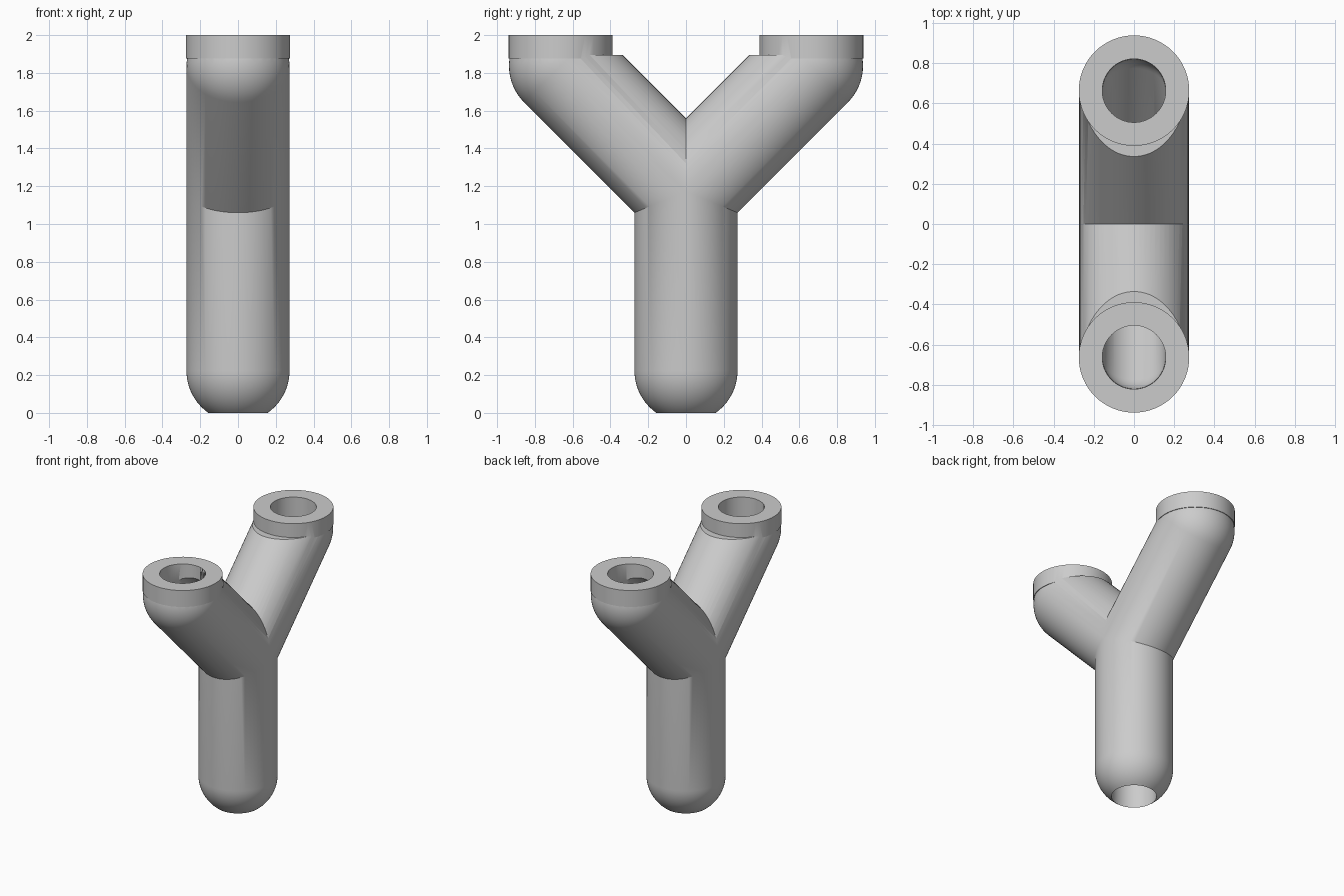
import bpy, bmesh, math
from mathutils import Matrix, Vector

if "Cube" in bpy.data.objects:
    bpy.data.objects.remove(bpy.data.objects["Cube"])

R, BORE = 0.273, 0.157            # outer and inner pipe radius
FORK = 1.173                      # height where the three axes meet
REACH = 0.664                     # sideways offset of each upper socket
ELBOW = FORK + REACH
LEDGE = 1.895                     # level where the arms are cut flat
SEG = 64

grey = bpy.data.materials.new("plain_grey")
grey.use_nodes = True
color = (0.6, 0.6, 0.6, 1)
grey.diffuse_color = color
grey.node_tree.nodes["Principled BSDF"].inputs["Base Color"].default_value = color


def lathe(name, profile, matrix=Matrix(), cut=None):
    """Solid of revolution about local z, optionally cut flat at a height."""
    bm = bmesh.new()
    verts = [bm.verts.new((r, 0, z)) for r, z in profile]
    edges = [bm.edges.new(pair) for pair in zip(verts, verts[1:])]
    bmesh.ops.spin(bm, geom=verts + edges, axis=(0, 0, 1), cent=(0, 0, 0),
                   angle=math.tau, steps=SEG, use_duplicate=False)
    bmesh.ops.remove_doubles(bm, verts=bm.verts, dist=1e-5)
    bmesh.ops.transform(bm, matrix=matrix, verts=bm.verts)
    if cut:
        bmesh.ops.bisect_plane(bm, geom=bm.verts[:] + bm.edges[:] + bm.faces[:],
                               plane_co=(0, 0, cut), plane_no=(0, 0, 1), clear_outer=True)
        bmesh.ops.holes_fill(bm, edges=[e for e in bm.edges if e.is_boundary])
    bmesh.ops.recalc_face_normals(bm, faces=bm.faces)
    mesh = bpy.data.meshes.new(name)
    bm.to_mesh(mesh)
    bm.free()
    mesh.materials.append(grey)
    obj = bpy.data.objects.new(name, mesh)
    bpy.context.collection.objects.link(obj)
    return obj


def rod(r, z0, z1):
    return [(0, z0), (r, z0), (r, z1), (0, z1)]


def capsule(r, length):
    """Rod from the origin with a rounded far end."""
    dome = [(r * math.cos(i * math.pi / 32), length + r * math.sin(i * math.pi / 32))
            for i in range(16)]
    return [(0, 0), (r, 0)] + dome + [(0, length + r)]


def combine(target, others, operation):
    for other in others:
        mod = target.modifiers.new(operation.lower(), "BOOLEAN")
        mod.operation = operation
        mod.solver = "EXACT"
        mod.object = other
        other.hide_render = True
    bpy.context.view_layer.update()
    evaluated = target.evaluated_get(bpy.context.evaluated_depsgraph_get())
    mesh = bpy.data.meshes.new_from_object(evaluated)
    target.modifiers.clear()
    target.data = mesh
    for other in others:
        bpy.data.objects.remove(other)


# Trunk with a rounded foot, trimmed where the bore opens
drop = math.sqrt(R * R - BORE * BORE)
start = math.acos(BORE / R)
foot = [(R * math.cos(start * (1 - i / 12)), drop - R * math.sin(start * (1 - i / 12)))
        for i in range(13)]
pipe = lathe("forked_pipe", [(0, 0)] + foot + [(R, FORK), (0, FORK)])

# Mirrored arms, socket collars and their bores
solids = []
bores = [lathe("trunk_bore", rod(BORE, -0.1, FORK))]
length = REACH * math.sqrt(2)
for side, label in ((-1, "front"), (1, "back")):
    tilt = Matrix.Translation((0, 0, FORK)) @ Matrix.Rotation(-side * math.pi / 4, 4, "X")
    socket = Matrix.Translation((0, side * REACH, 0))
    solids.append(lathe(label + "_arm", capsule(R, length), tilt, LEDGE))
    solids.append(lathe(label + "_collar", rod(R + 0.002, LEDGE - 0.02, 2), socket))
    bores.append(lathe(label + "_arm_bore", capsule(BORE, length), tilt))
    bores.append(lathe(label + "_socket_bore", rod(BORE + 0.001, ELBOW, 2.1), socket))

combine(pipe, solids, "UNION")
combine(pipe, bores, "DIFFERENCE")

# Smooth pipe walls, crisp rims and joints
bpy.ops.object.select_all(action="DESELECT")
pipe.select_set(True)
bpy.context.view_layer.objects.active = pipe
bpy.ops.object.shade_smooth_by_angle(angle=math.radians(30))
